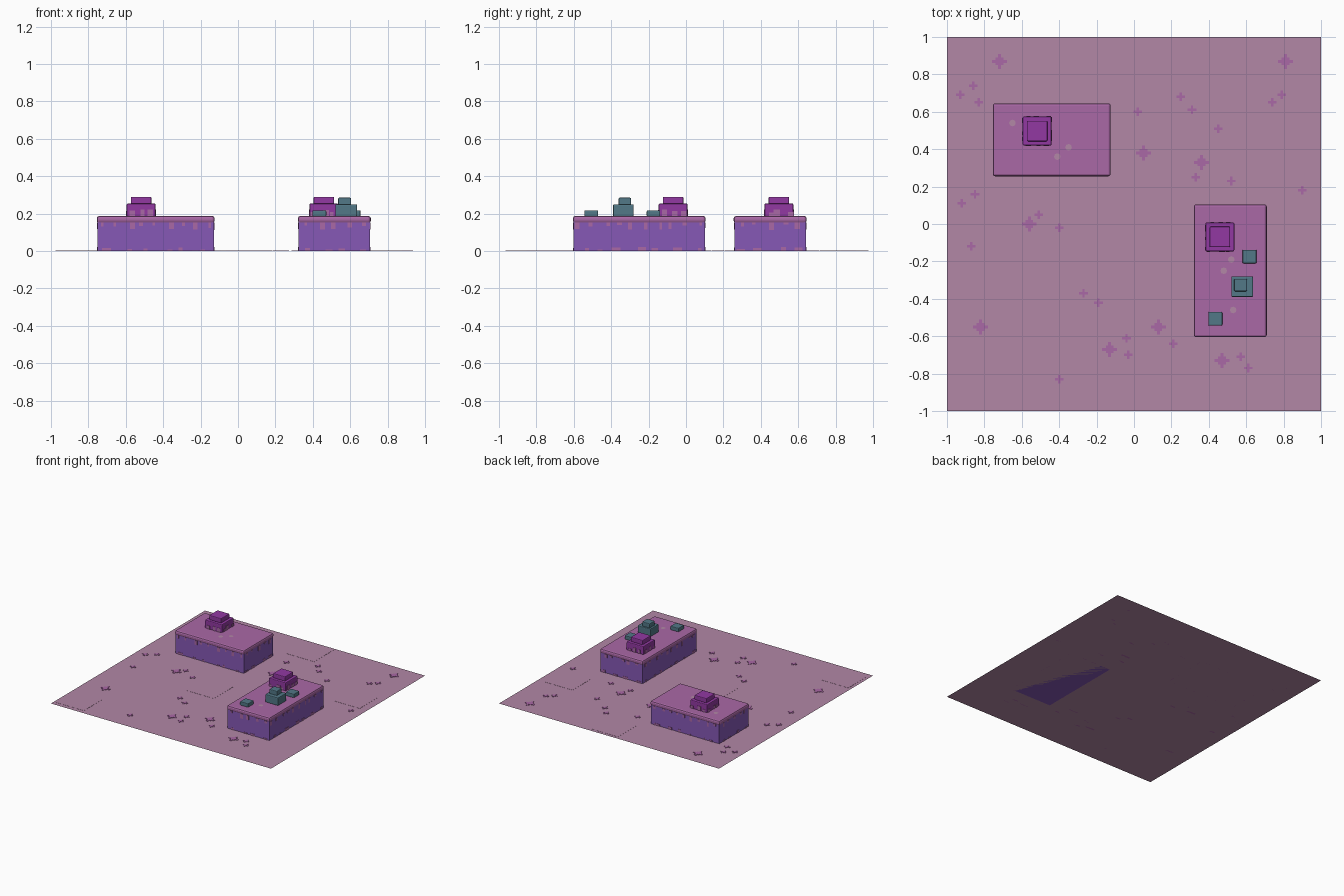
import bpy, bmesh, random
from mathutils import Matrix, Vector

if "Cube" in bpy.data.objects:
    bpy.data.objects.remove(bpy.data.objects["Cube"])

random.seed(4)

def material(name, r, g, b):
    m = bpy.data.materials.new(name)
    lin = [((c / 255 + 0.055) / 1.055) ** 2.4 for c in (r, g, b)]
    m.diffuse_color = (*lin, 1)
    m.use_nodes = True
    m.node_tree.nodes["Principled BSDF"].inputs["Base Color"].default_value = m.diffuse_color
    return m

DUST = material("dusty pink", 178, 135, 166)
MOSS = material("mauve moss", 170, 104, 166)
SOIL = material("violet soil", 134, 88, 182)
BUSH = material("deep purple", 146, 56, 162)
ROCK = material("slate teal", 82, 120, 135)

def boxes(name, specs, mat, bevel=0.0):
    """One object from many (centre x, y, z, size x, y, z) boxes."""
    bm = bmesh.new()
    for cx, cy, cz, sx, sy, sz in specs:
        bmesh.ops.create_cube(bm, size=1, matrix=Matrix.Translation((cx, cy, cz))
                              @ Matrix.Diagonal((sx, sy, sz, 1)))
    me = bpy.data.meshes.new(name)
    bm.to_mesh(me)
    bm.free()
    me.materials.append(mat)
    ob = bpy.data.objects.new(name, me)
    bpy.context.collection.objects.link(ob)
    if bevel:
        mod = ob.modifiers.new("bevel", 'BEVEL')
        mod.width, mod.segments = bevel, 2
    return ob

def block(name, x0, x1, y0, y1, z0, z1, mat, bevel=0.0):
    return boxes(name, [((x0 + x1) / 2, (y0 + y1) / 2, (z0 + z1) / 2,
                         x1 - x0, y1 - y0, z1 - z0)], mat, bevel)

def wall_plates(x0, x1, y0, y1, count, width, height, z, hang):
    """Thin patches round four walls, hanging from z or growing up from z."""
    out = []
    for axis, lo, hi, walls in ((0, x0, x1, (y0, y1)), (1, y0, y1, (x0, x1))):
        n = max(1, round(count * (hi - lo)))
        for wall in walls:
            for i in range(n):
                p = lo + (hi - lo) * (i + random.uniform(0.25, 0.75)) / n
                w, h = random.uniform(*width), random.uniform(*height)
                cz = z - h / 2 if hang else z + h / 2
                if axis == 0:
                    out.append((p, wall, cz, w, 0.005, h))
                else:
                    out.append((wall, p, cz, 0.005, w, h))
    return out

# flat ground sheet
bm = bmesh.new()
bmesh.ops.create_grid(bm, x_segments=1, y_segments=1, size=1)
me = bpy.data.meshes.new("ground")
bm.to_mesh(me)
bm.free()
me.materials.append(DUST)
bpy.context.collection.objects.link(bpy.data.objects.new("ground", me))

# barely raised ground slabs
boxes("ground_slabs", [(x, y, 0.001, 0.25, 0.25, 0.001) for x, y in
      ((-0.18, -0.11), (0.81, 0.37), (-0.85, -0.84), (0.06, 0.85))], DUST)

# cross-shaped grass tufts painted on the ground
big = [(-.72, .87), (.81, .87), (.05, .38), (.36, .33), (-.56, 0), (-.82, -.55),
       (.13, -.55), (-.13, -.67), (.47, -.73)]
small = [(-.93, .69), (-.86, .74), (-.83, .65), (.02, .60), (.25, .68), (.31, .61),
         (.45, .51), (.74, .65), (.79, .69), (.33, .25), (.52, .23), (.90, .18),
         (-.92, .11), (-.85, .16), (-.87, -.12), (-.51, .05), (-.40, -.02),
         (-.27, -.37), (-.19, -.42), (-.04, -.61), (-.03, -.70), (.21, -.64),
         (.57, -.71), (.61, -.77), (-.40, -.83)]
tufts = []
for x, y in big:
    tufts += [(x, y, .0015, .08, .016, .003), (x, y, .0017, .016, .08, .003),
              (x, y, .0019, .042, .042, .003)]
for x, y in small:
    tufts += [(x, y, .0015, .046, .013, .003), (x, y, .0017, .013, .046, .003)]
boxes("grass_tufts", tufts, MOSS)

def platform(name, x0, x1, y0, y1, dots):
    # soil body and moss cap
    i = 0.004
    body = (x0 + i, x1 - i, y0 + i, y1 - i)
    block(name + "_soil", *body, 0, 0.17, SOIL)
    block(name + "_moss_cap", x0, x1, y0, y1, 0.15, 0.187, MOSS, 0.012)
    # moss drips below the cap and moss patches at the foot
    boxes(name + "_moss_drips",
          wall_plates(*body, 14, (.012, .028), (.01, .04), .152, True), MOSS)
    boxes(name + "_foot_moss",
          wall_plates(*body, 10, (.015, .05), (.008, .022), 0, False), MOSS)
    # pale pebble spots
    bm = bmesh.new()
    for x, y in dots:
        bmesh.ops.create_circle(bm, cap_ends=True, segments=8, radius=0.018,
                                matrix=Matrix.Translation((x, y, 0.1885)))
    me = bpy.data.meshes.new(name + "_spots")
    bm.to_mesh(me)
    bm.free()
    me.materials.append(DUST)
    bpy.context.collection.objects.link(bpy.data.objects.new(name + "_spots", me))

platform("back_platform", -.755, -.125, .255, .645, [(-.65, .54), (-.35, .41), (-.41, .36)])
platform("side_platform", .32, .71, -.605, .105, [(.52, -.19), (.48, -.25), (.53, -.46)])

def bush(name, x, y):
    # two stepped blocks with moss patches at the base
    b, t = 0.077, 0.055
    block(name + "_base", x - b, x + b, y - b, y + b, .185, .254, BUSH, .006)
    block(name + "_top", x - t, x + t, y - t, y + t, .25, .29, BUSH, .006)
    boxes(name + "_patches", wall_plates(x - b, x + b, y - b, y + b, 20,
          (.015, .035), (.015, .035), .188, False), MOSS)

bush("back_bush", -.518, .497)
bush("side_bush", .459, -.069)

# stacked boulder and two small stones
block("boulder_base", .52, .637, -.39, -.28, .185, .25, ROCK, .006)
block("boulder_top", .535, .605, -.36, -.293, .245, .285, ROCK, .006)
block("east_stone", .58, .655, -.21, -.138, .185, .217, ROCK, .005)
block("south_stone", .398, .472, -.543, -.47, .185, .217, ROCK, .005)
